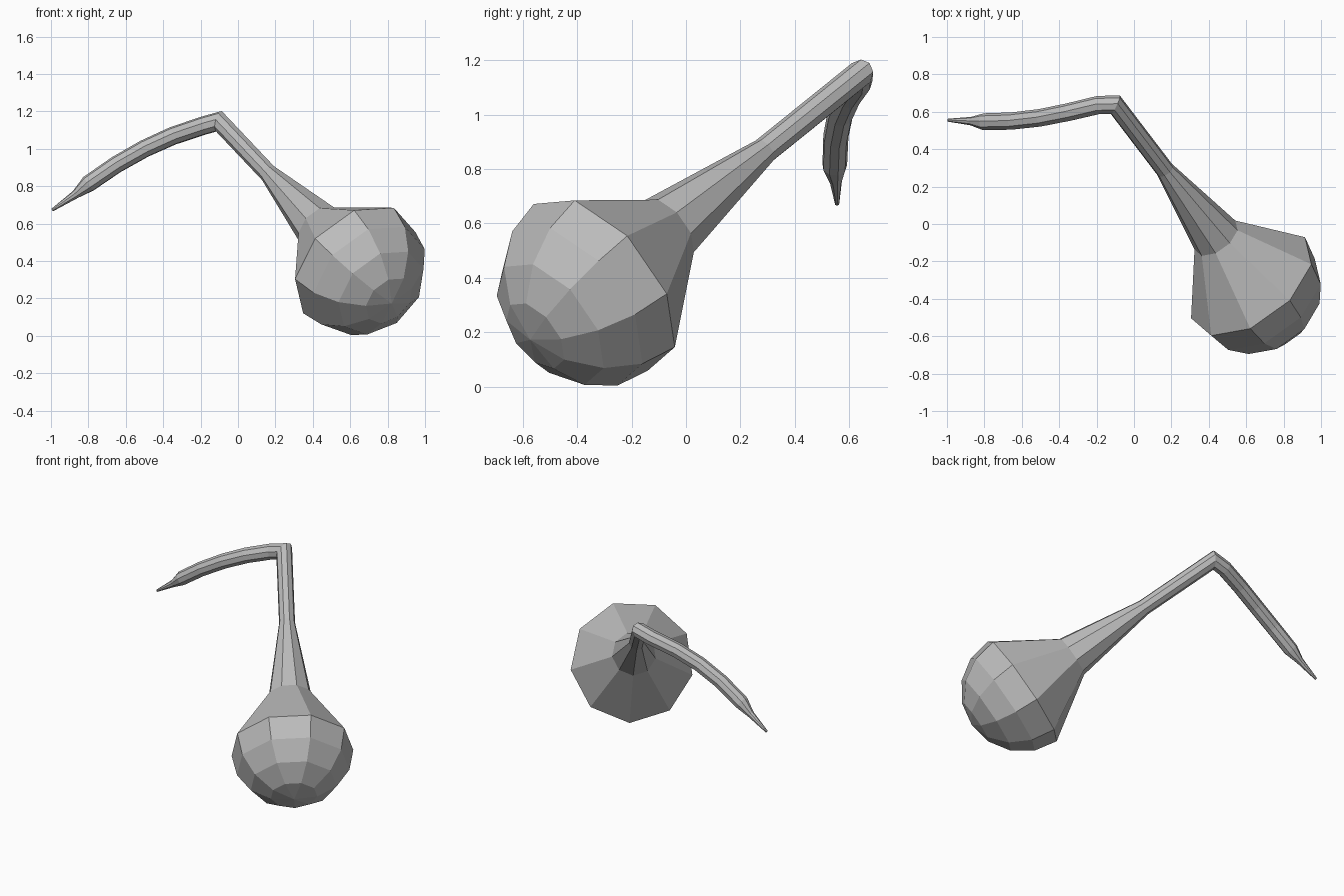
import bpy, bmesh, math
from mathutils import Vector

if "Cube" in bpy.data.objects:
    bpy.data.objects.remove(bpy.data.objects["Cube"], do_unlink=True)

SIDES = 9
RADIUS = 0.38
centre = Vector((0.628, -0.318, 0.378))
joint = Vector((-0.1, 0.637, 1.147))
axis = (joint - centre).normalized()

grey = bpy.data.materials.new("plain_grey")
grey.use_nodes = True
colour = (0.5, 0.5, 0.5, 1)
grey.diffuse_color = colour
grey.node_tree.nodes["Principled BSDF"].inputs["Base Color"].default_value = colour


def sweep_rings(path, reference):
    """Mitred cross-sections along a path of (point, radius) stations."""
    rings = []
    incoming = (path[1][0] - path[0][0]).normalized()
    u = (reference - incoming * reference.dot(incoming)).normalized()
    for i, (point, radius) in enumerate(path):
        outgoing = incoming
        if i + 1 < len(path):
            outgoing = (path[i + 1][0] - point).normalized()
        normal = (incoming + outgoing).normalized()
        v = incoming.cross(u)
        ring = []
        for k in range(SIDES):
            a = math.tau * k / SIDES
            offset = (u * math.cos(a) + v * math.sin(a)) * radius
            offset -= incoming * offset.dot(normal) / incoming.dot(normal)
            ring.append(point + offset)
        rings.append(ring)
        u = incoming.rotation_difference(outgoing) @ u
        incoming = outgoing
    return rings


def skin(name, rings, cap_end):
    bm = bmesh.new()
    loops = [[bm.verts.new(p) for p in ring] for ring in rings]
    for low, high in zip(loops, loops[1:]):
        for k in range(SIDES):
            n = (k + 1) % SIDES
            bm.faces.new((low[k], low[n], high[n], high[k]))
    if cap_end:
        bm.faces.new(loops[-1])
    bmesh.ops.remove_doubles(bm, verts=bm.verts, dist=0.0005)
    bmesh.ops.recalc_face_normals(bm, faces=bm.faces)
    mesh = bpy.data.meshes.new(name)
    bm.to_mesh(mesh)
    bm.free()
    mesh.materials.append(grey)
    obj = bpy.data.objects.new(name, mesh)
    bpy.context.collection.objects.link(obj)
    return obj


# Rounded half of the bulb, from the pole to the widest ring
stations = []
for step in range(4, -1, -1):
    a = math.radians(22.5 * step)
    stations.append((centre - axis * RADIUS * math.sin(a), RADIUS * math.cos(a)))

# Shoulder and straight neck up to the elbow
stations += [(centre + axis * 0.37, 0.136), (centre + axis * 0.906, 0.05)]
elbow = len(stations)
stations.append((joint, 0.05))

# Drooping spout with a pinched tip
spout = [
    (-0.19, 0.635, 1.122, 0.05), (-0.35, 0.597, 1.068, 0.049),
    (-0.5, 0.567, 1.0, 0.048), (-0.65, 0.55, 0.915, 0.047),
    (-0.8, 0.546, 0.812, 0.046), (-0.87, 0.55, 0.755, 0.023),
    (-0.994, 0.555, 0.672, 0.008),
]
stations += [(Vector(s[:3]), s[3]) for s in spout]

rings = sweep_rings(stations, Vector((-0.01, -0.232, 0.292)))
skin("bulb_and_neck", rings[:elbow + 1], False)
skin("spout", rings[elbow:], True)
